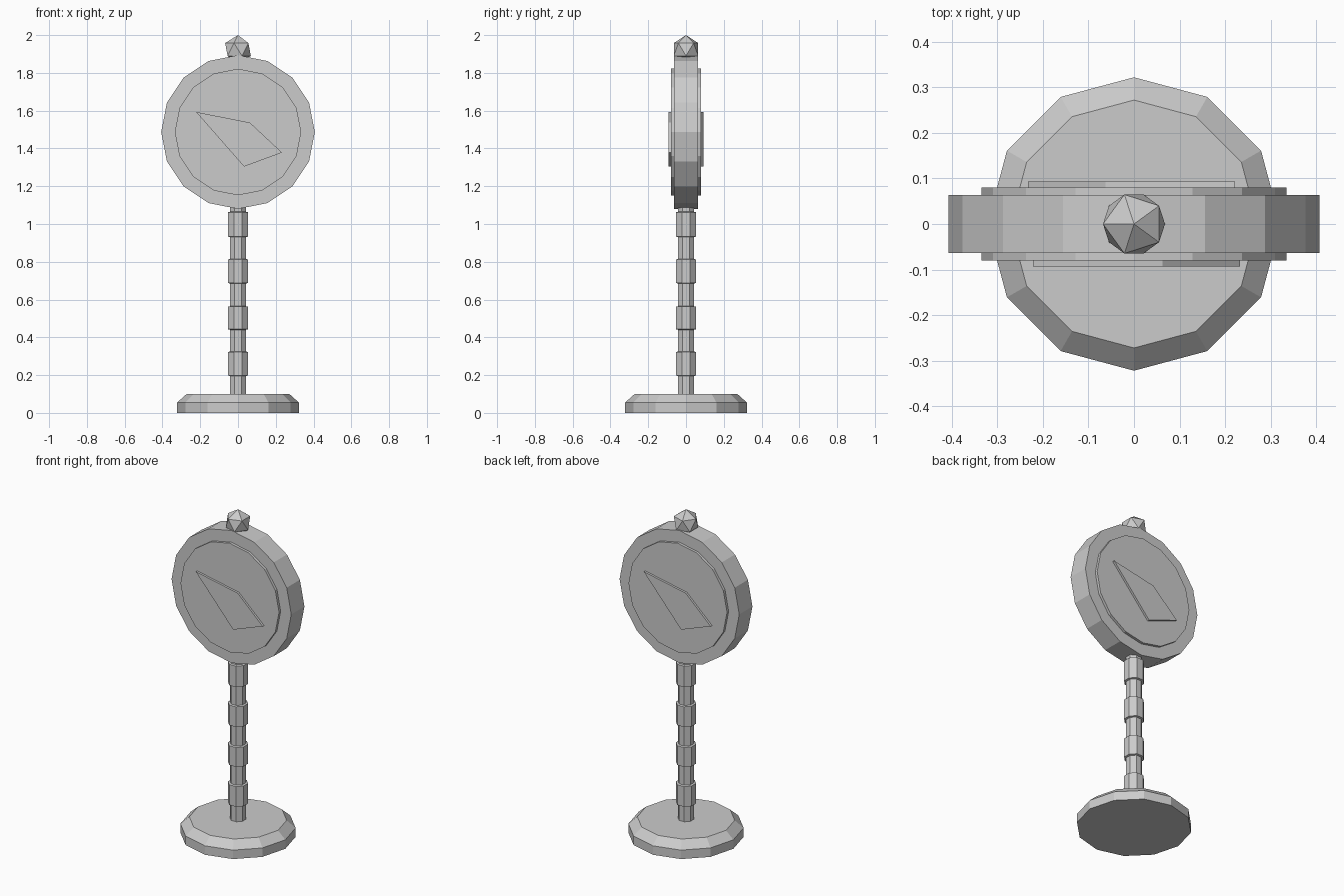
import bpy, bmesh, math
from mathutils import Matrix

if "Cube" in bpy.data.objects:
    bpy.data.objects.remove(bpy.data.objects["Cube"])

# One neutral grey for everything
grey = bpy.data.materials.new("neutral_grey")
grey.diffuse_color = (0.6, 0.6, 0.6, 1)
grey.use_nodes = True
grey.node_tree.nodes["Principled BSDF"].inputs["Base Color"].default_value = grey.diffuse_color


def finish(name, bm):
    bmesh.ops.recalc_face_normals(bm, faces=bm.faces)
    me = bpy.data.meshes.new(name)
    bm.to_mesh(me)
    bm.free()
    me.materials.append(grey)
    ob = bpy.data.objects.new(name, me)
    bpy.context.collection.objects.link(ob)
    return ob


def lathe(name, profile, sides, turn=0.0):
    """Flat-faced solid of revolution about z from (radius, z) pairs."""
    bm = bmesh.new()
    rings = []
    for r, z in profile:
        angles = [turn + math.tau * i / sides for i in range(sides)]
        rings.append([bm.verts.new((r * math.cos(a), r * math.sin(a), z)) for a in angles])
    for low, high in zip(rings, rings[1:]):
        for i in range(sides):
            j = (i + 1) % sides
            bm.faces.new((low[i], low[j], high[j], high[i]))
    bm.faces.new(rings[0])
    bm.faces.new(rings[-1])
    return finish(name, bm)


def disc(name, radius, half_depth):
    """Sixteen-sided disc facing front and back."""
    ob = lathe(name, [(radius, -half_depth), (radius, half_depth)], 16)
    ob.data.transform(Matrix.Translation((0, 0, HEAD_Z)) @ Matrix.Rotation(math.pi / 2, 4, 'X'))
    return ob


HEAD_Z = 1.487

# Chamfered foot
lathe("base", [(0.322, 0), (0.322, 0.055), (0.272, 0.1)], 12)

# Octagonal post with four raised bands
THIN, THICK = 0.0455, 0.0575
post = [(THIN, 0.09)]
for low, high in ((0.195, 0.325), (0.44, 0.565), (0.685, 0.815), (0.93, 1.065)):
    post += [(THIN, low), (THICK, low + 0.003), (THICK, high - 0.003), (THIN, high)]
post.append((THIN, 1.12))
lathe("post", post, 8, math.pi / 8)

# Round head: outer rim and raised dial on both sides
disc("head_rim", 0.407, 0.064)
disc("dial", 0.335, 0.08)

# Kite-shaped pointer on the front, turned half way round for the back
pointer = [(-0.222, 1.593), (0.032, 1.304), (0.233, 1.378), (0.063, 1.537)]
for name, side in (("front_pointer", 1), ("back_pointer", -1)):
    bm = bmesh.new()
    outer = [bm.verts.new((side * x, -side * 0.093, z)) for x, z in pointer]
    inner = [bm.verts.new((side * x, -side * 0.078, z)) for x, z in pointer]
    bm.faces.new(outer)
    bm.faces.new(inner)
    for i in range(4):
        j = (i + 1) % 4
        bm.faces.new((outer[i], outer[j], inner[j], inner[i]))
    finish(name, bm)

# Faceted finial on top
bm = bmesh.new()
bmesh.ops.create_icosphere(
    bm, subdivisions=1, radius=0.076,
    matrix=Matrix.Translation((0, 0, 1.924)) @ Matrix.Rotation(math.pi, 4, 'Z'))
finish("finial", bm)
